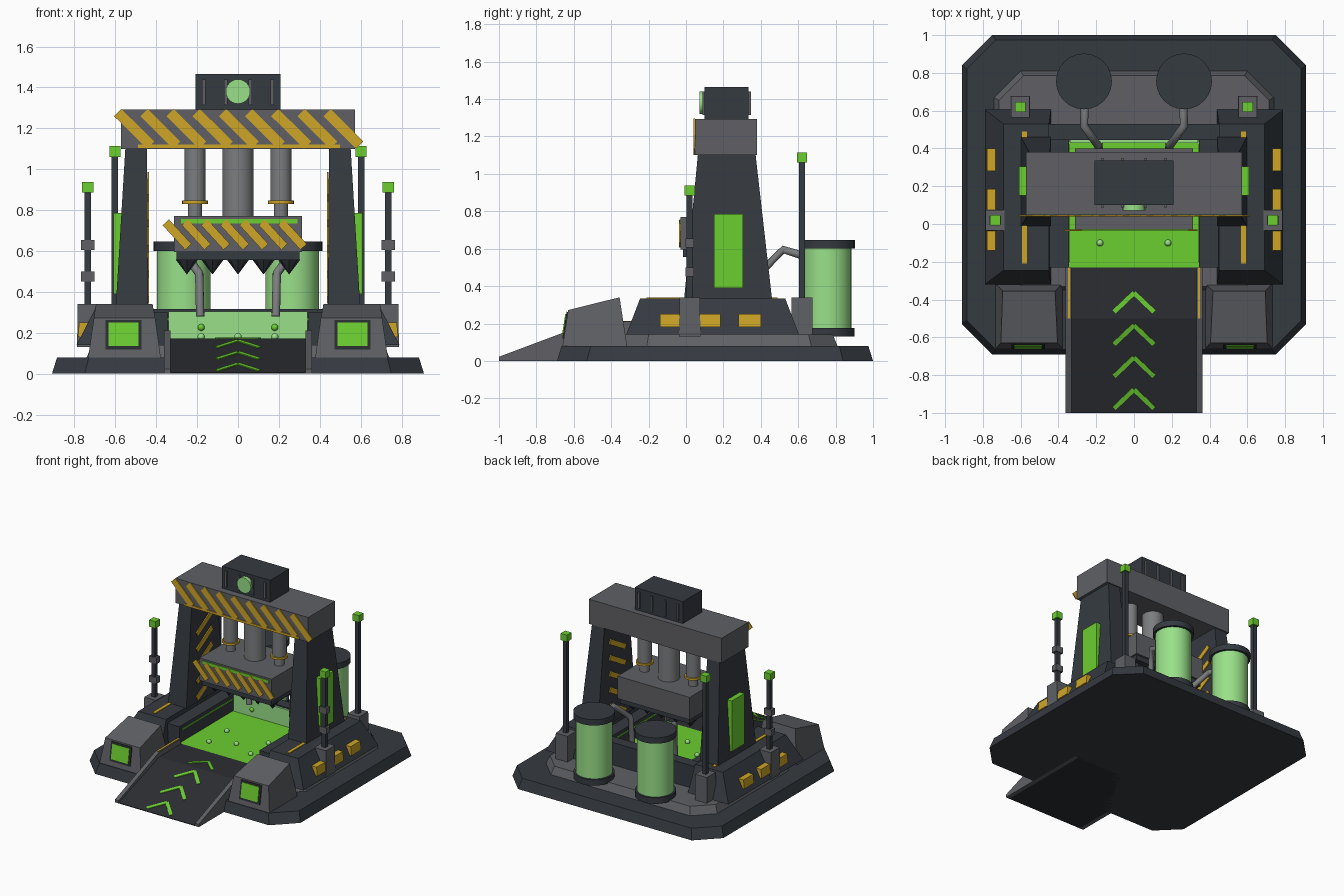
import bpy, bmesh, math
from mathutils import Vector

if "Cube" in bpy.data.objects:
    bpy.data.objects.remove(bpy.data.objects["Cube"])


def material(name, r, g, b):
    m = bpy.data.materials.new(name)
    m.diffuse_color = (r, g, b, 1)
    m.use_nodes = True
    m.node_tree.nodes["Principled BSDF"].inputs["Base Color"].default_value = m.diffuse_color
    return m


SLATE = material("slate", 0.036, 0.043, 0.053)
BLACK = material("dark floor", 0.024, 0.027, 0.032)
GREY = material("grey", 0.115, 0.118, 0.13)
METAL = material("pipe metal", 0.2, 0.205, 0.21)
YELLOW = material("hazard yellow", 0.62, 0.38, 0.02)
GREEN = material("bright green", 0.15, 0.62, 0.03)
PALE = material("pale green", 0.32, 0.75, 0.25)


def finish(name, bm, mat, smooth=False):
    bmesh.ops.recalc_face_normals(bm, faces=bm.faces)
    me = bpy.data.meshes.new(name)
    bm.to_mesh(me)
    bm.free()
    me.materials.append(mat)
    ob = bpy.data.objects.new(name, me)
    bpy.context.collection.objects.link(ob)
    if smooth:
        bpy.ops.object.select_all(action='DESELECT')
        bpy.context.view_layer.objects.active = ob
        ob.select_set(True)
        bpy.ops.object.shade_smooth_by_angle()
    return ob


def loft(name, ring_a, ring_b, mat):
    """Solid between two matching rings of points."""
    bm = bmesh.new()
    a = [bm.verts.new(p) for p in ring_a]
    b = [bm.verts.new(p) for p in ring_b]
    bm.faces.new(a)
    bm.faces.new(b)
    for i in range(len(a)):
        j = (i + 1) % len(a)
        bm.faces.new((a[i], a[j], b[j], b[i]))
    return finish(name, bm, mat)


def rect(x0, x1, y0, y1, z, cut=0):
    if not cut:
        return [(x0, y0, z), (x1, y0, z), (x1, y1, z), (x0, y1, z)]
    c = cut
    return [(x0 + c, y0, z), (x1 - c, y0, z), (x1, y0 + c, z), (x1, y1 - c, z),
            (x1 - c, y1, z), (x0 + c, y1, z), (x0, y1 - c, z), (x0, y0 + c, z)]


def box(name, x0, x1, y0, y1, z0, z1, mat):
    return loft(name, rect(x0, x1, y0, y1, z0), rect(x0, x1, y0, y1, z1), mat)


def prism(name, x0, x1, profile, mat):
    """Extrude a (y, z) profile along x."""
    return loft(name, [(x0, y, z) for y, z in profile], [(x1, y, z) for y, z in profile], mat)


def slab(name, p, q, width, normal, mat, thick=0.008, lift=0.0):
    """Thin plate running from p to q, raised along normal."""
    p, q, n = Vector(p), Vector(q), Vector(normal).normalized()
    side = (q - p).cross(n).normalized() * width / 2
    base = [v + n * (lift - 0.001) for v in (p - side, p + side, q + side, q - side)]
    return loft(name, base, [v + n * thick for v in base], mat)


def tube(name, p, q, r, mat, r2=None, seg=24):
    p, q = Vector(p), Vector(q)
    bm = bmesh.new()
    bmesh.ops.create_cone(bm, cap_ends=True, segments=seg, radius1=r,
                          radius2=r if r2 is None else r2, depth=(q - p).length)
    rot = (q - p).to_track_quat('Z', 'Y')
    for v in bm.verts:
        v.co = rot @ v.co + (p + q) / 2
    return finish(name, bm, mat, True)


def pipe(name, pts, r, mat):
    cu = bpy.data.curves.new(name, 'CURVE')
    cu.dimensions, cu.bevel_depth, cu.bevel_resolution = '3D', r, 2
    cu.use_fill_caps = True
    sp = cu.splines.new('POLY')
    sp.points.add(len(pts) - 1)
    for pt, co in zip(sp.points, pts):
        pt.co = (*co, 1)
    cu.materials.append(mat)
    bpy.context.collection.objects.link(bpy.data.objects.new(name, cu))


def ball(name, co, r, mat):
    bm = bmesh.new()
    bmesh.ops.create_uvsphere(bm, u_segments=12, v_segments=8, radius=r)
    bmesh.ops.translate(bm, verts=bm.verts, vec=co)
    finish(name, bm, mat, True)


# Base plate and second tier
loft("base_plate", rect(-.91, .91, -.69, 1, 0, .16), rect(-.885, .885, -.665, .975, .08, .155), SLATE)
loft("base_tier", rect(-.74, .74, -.35, .81, .08, .14), rect(-.715, .715, -.33, .785, .14, .13), GREY)

# Ramp with chevrons
FLOOR = 0.172
def ramp_z(y):
    return 0.005 + (FLOOR - 0.005) * min(1, (y + 1) / 0.5)

prism("ramp", -.33, .33, [(-1, 0), (-1, ramp_z(-1)), (-.5, FLOOR), (-.23, FLOOR), (-.23, 0)], BLACK)
for i in range(4):
    y = -0.365 - 0.17 * i
    n = (0, 0, 1) if i == 0 else (0, -(FLOOR - .005), .5)
    for s in (1, -1):
        slab("ramp_chevron", (0, y, ramp_z(y)), (s * .105, y - .1, ramp_z(y - .1)), .024, n, GREEN, .006)

# Processing bay: floor, rear wall, glowing lining
box("bay_floor", -.345, .345, -.23, .44, .08, FLOOR, GREEN)
box("bay_rear_wall", -.45, .45, .445, .53, .08, .315, SLATE)
box("bay_rear_lining", -.34, .34, .43, .446, FLOOR, .305, PALE)
for x, y in ((-.18, -.1), (0, -.02), (.18, -.1), (-.18, .12), (.18, .12)):
    ball("floor_stud", (x, y, FLOOR + .008), .018, PALE)

for s in (1, -1):
    # Ramp kerbs and bay sides
    prism("ramp_kerb", s * .33, s * .362,
          [(-1, 0), (-1, .022), (-.5, .21), (-.23, .21), (-.23, 0)], GREY)
    box("kerb_stripe", s * .338, s * .35, -.5, -.23, .209, .214, YELLOW)
    box("bay_side", s * .345, s * .46, -.23, .53, .08, .3, SLATE)
    box("bay_side_light", s * .339, s * .346, -.2, .42, .26, .272, GREEN)
    ball("wall_stud", (s * .18, .43, .226), .017, GREEN)

    # Side consoles with lit windows
    loft("side_console", rect(s * .44, s * .79, -.32, .605, .14),
         rect(s * .45, s * .69, -.245, .53, .335), SLATE)
    box("console_stripe", s * .567, s * .593, -.21, .49, .334, .34, YELLOW)
    for y0, y1 in ((-.14, -.02), (.075, .185), (.28, .4)):
        loft("console_window", rect(s * .74, s * .783, y0, y1, .18),
             rect(s * .72, s * .777, y0, y1, .25), YELLOW)

    # Front control pods with screens
    bot = rect(s * .378, s * .733, -.66, -.315, .08)
    top = [(s * .405, -.63, .272), (s * .705, -.63, .272), (s * .695, -.355, .34), (s * .418, -.355, .34)]
    loft("control_pod", bot, top, GREY)
    front = lambda z: -.66 + .03 * (z - .08) / .192
    nrm = (0, -.192, .03)
    slab("screen_frame", (s * .56, front(.118), .118), (s * .56, front(.262), .262), .178, nrm, BLACK)
    slab("screen", (s * .56, front(.134), .134), (s * .56, front(.248), .248), .148, nrm, GREEN, lift=.005)

    # Towers with side panel and inner hazard stripes
    loft("tower", rect(s * .44, s * .598, -.01, .46, .33), rect(s * .445, s * .55, .065, .37, 1.12), SLATE)
    box("tower_panel", s * .57, s * .609, .15, .305, .39, .785, GREEN)
    for i in range(5):
        z = .41 + .125 * i
        slab("tower_stripe", (s * .442, .12, z - .05), (s * .442, .31, z + .06), .04, (-s, 0, 0), YELLOW)

    # Signal posts
    for px, py, zt in ((.735, .02, .885), (.602, .62, 1.06)):
        x = s * px
        loft("post_base", rect(x - .052, x + .052, py - .057, py + .057, .13),
             rect(x - .05, x + .05, py - .055, py + .055, .34), GREY)
        box("post_pole", x - .016, x + .016, py - .016, py + .016, .33, zt, SLATE)
        box("post_lamp", x - .027, x + .027, py - .027, py + .027, zt, zt + .053, GREEN)
        if px > .7:
            for z in (.475, .63):
                box("post_clamp", x - .032, x + .032, py - .022, py + .022, z - .024, z + .024, GREY)

    # Storage tanks and feed pipes
    for nm, r, z0, z1, m in (("tank_foot", .146, .13, .176, SLATE), ("tank_body", .131, .17, .605, PALE),
                             ("tank_cap", .148, .6, .646, SLATE)):
        tube(nm, (s * .265, .755, z0), (s * .265, .755, z1), r, m)
    pipe("feed_pipe", [(s * .26, .65, .555), (s * .265, .52, .595), (s * .19, .415, .49),
                       (s * .185, .4, .28)], .022, METAL)

    # Side pistons
    tube("side_piston", (s * .21, .21, .84), (s * .21, .21, 1.12), .052, METAL)
    tube("piston_collar", (s * .21, .21, .83), (s * .21, .21, .846), .063, YELLOW)
    tube("piston_rod", (s * .21, .21, .76), (s * .21, .21, .84), .035, METAL)

# Cross beam with hazard stripes
box("cross_beam", -.573, .573, .047, .38, 1.1, 1.293, GREY)
for i in range(9):
    x = -.508 + .128 * i
    slab("beam_stripe", (x - .08, .047, 1.277), (x + .08, .047, 1.118), .05, (0, -1, 0), YELLOW)
box("beam_trim", -.49, .5, .04, .048, 1.103, 1.12, YELLOW)

# Top housing with lens and fins
box("top_housing", -.208, .208, .1, .335, 1.29, 1.465, SLATE)
tube("lens", (0, .102, 1.38), (0, .072, 1.38), .06, PALE)
for x in (-.168, -.06, .06, .168):
    for y in (.095, .34):
        box("housing_fin", x - .008, x + .008, y - .008, y + .008, 1.315, 1.44, GREY)

# Press head with teeth
tube("main_piston", (0, .21, .76), (0, .21, 1.12), .077, METAL)
box("press_head", -.312, .312, -.03, .4, .595, .77, GREY)
box("press_plate", -.3, .3, -.015, .385, .555, .6, SLATE)
box("press_light", -.28, .29, -.036, -.029, .735, .757, GREEN)
for i in range(7):
    x = -.298 + .094 * i
    slab("press_stripe", (x - .055, -.03, .74), (x + .055, -.03, .62), .042, (0, -1, 0), YELLOW, .009)
for i in range(5):
    for y in (.07, .3):
        tube("press_tooth", (-.25 + .125 * i, y, .558), (-.25 + .125 * i, y, .485), .055, SLATE, 0, 8)
